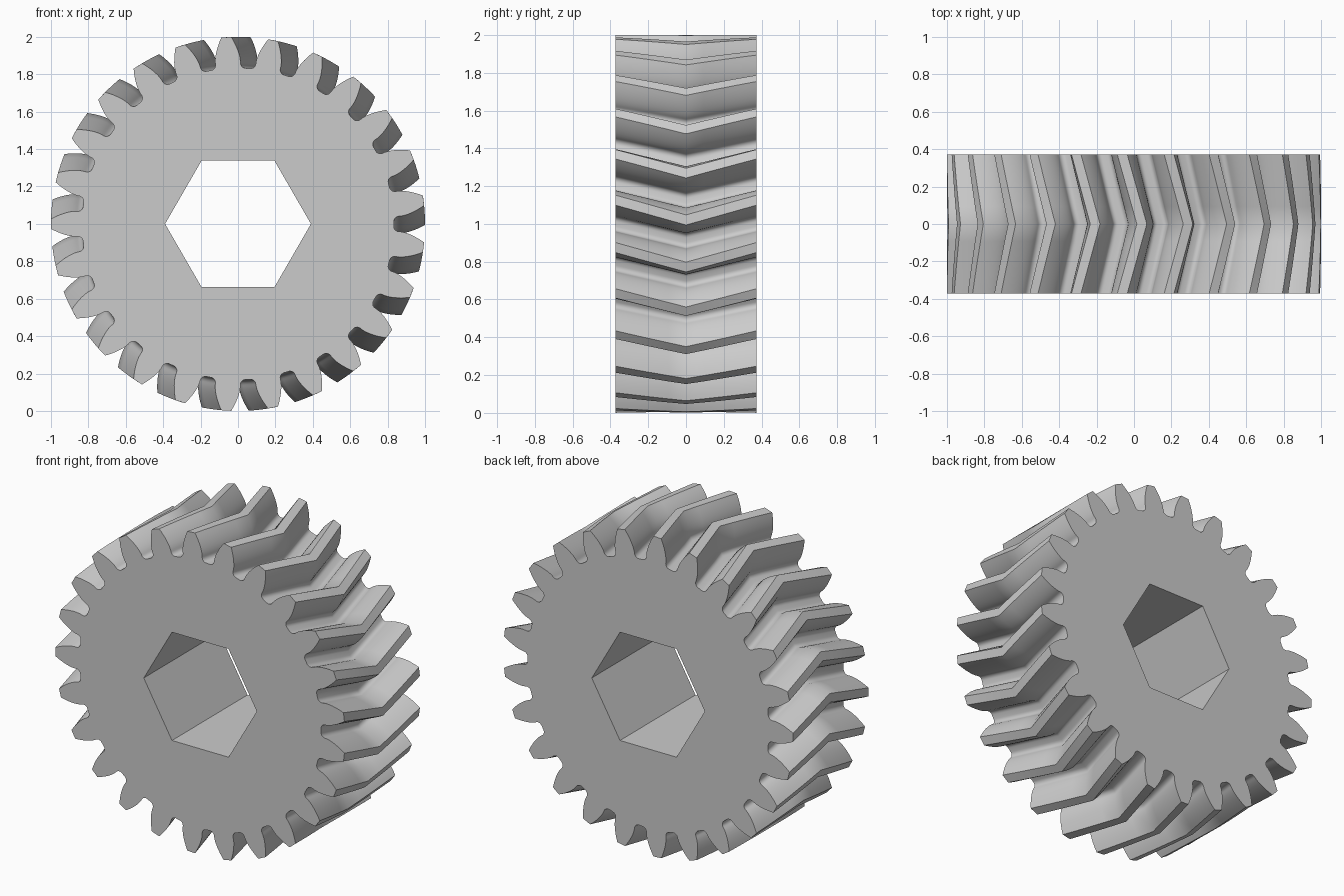
import bpy, bmesh
from math import pi, sin, cos, tan, acos, sqrt, radians

cube = bpy.data.objects.get("Cube")
if cube:
    bpy.data.objects.remove(cube, do_unlink=True)

TEETH = 25
HALF_WIDTH = 0.372
TIP = 1.0
MODULE = 2 * TIP / (TEETH + 2)
PITCH = MODULE * TEETH / 2
ROOT = PITCH - 1.25 * MODULE
PRESSURE = radians(20)
BASE = PITCH * cos(PRESSURE)
FILLET = 0.028
TWIST = radians(6)            # clockwise turn of the middle against both faces
BORE = 0.39
SLICES = 8


def involute(a):
    return tan(a) - a


def half_tooth():
    """(radius, angle) from the gap centre up one flank to the tip corner."""
    base_half = pi / (2 * TEETH) + involute(PRESSURE)
    centre_r = ROOT + FILLET
    centre_a = base_half + FILLET / centre_r
    pts = [(ROOT, pi / TEETH)]
    for i in range(6):                                  # root fillet
        t = i / 5 * pi / 2
        pts.append((centre_r - FILLET * cos(t), centre_a - FILLET * sin(t) / centre_r))
    for i in range(8):                                  # involute flank
        r = BASE + (TIP - BASE) * i / 7
        pts.append((r, base_half - involute(acos(min(1, BASE / r)))))
    return pts


def gear_outline():
    half = half_tooth()
    tooth = [(r, -a) for r, a in half] + [(r, a) for r, a in reversed(half[1:])]
    step = 2 * pi / TEETH
    return [(r, a + (k + 0.5) * step) for k in range(TEETH) for r, a in tooth]


def add_ring(bm, outline, y, turn=0):
    return [bm.verts.new((r * cos(a + turn), y, 1 + r * sin(a + turn))) for r, a in outline]


def skin(bm, lower, upper):
    n = len(lower)
    for i in range(n):
        j = (i + 1) % n
        bm.faces.new((lower[i], lower[j], upper[j], upper[i]))


def cap(bm, *rings):
    edges = [bm.edges.get((r[i], r[i - 1])) for r in rings for i in range(len(r))]
    bmesh.ops.triangle_fill(bm, use_beauty=True, use_dissolve=False, edges=edges)


bm = bmesh.new()

# Herringbone teeth: stacked outlines turning towards the middle and back
outline = gear_outline()
rings = []
for s in range(SLICES + 1):
    f = 2 * s / SLICES - 1
    rings.append(add_ring(bm, outline, f * HALF_WIDTH, -TWIST * (1 - abs(f))))
for a, b in zip(rings, rings[1:]):
    skin(bm, a, b)

# Hexagonal bore
hexagon = [(BORE, k * pi / 3) for k in range(6)]
bore = [add_ring(bm, hexagon, y) for y in (-HALF_WIDTH, HALF_WIDTH)]
skin(bm, *bore)

# Flat end faces around the bore
cap(bm, rings[0], bore[0])
cap(bm, rings[-1], bore[1])
bmesh.ops.recalc_face_normals(bm, faces=bm.faces)

mesh = bpy.data.meshes.new("herringbone_gear")
bm.to_mesh(mesh)
bm.free()
gear = bpy.data.objects.new("herringbone_gear", mesh)
bpy.context.collection.objects.link(gear)

# Plain grey material
grey = bpy.data.materials.new("plain_grey")
grey.use_nodes = True
colour = (0.6, 0.6, 0.6, 1)
grey.diffuse_color = colour
grey.node_tree.nodes["Principled BSDF"].inputs["Base Color"].default_value = colour
mesh.materials.append(grey)

# Smooth flanks with crisp tip and face edges
bpy.ops.object.select_all(action='DESELECT')
gear.select_set(True)
bpy.context.view_layer.objects.active = gear
bpy.ops.object.shade_smooth_by_angle(angle=radians(30))
